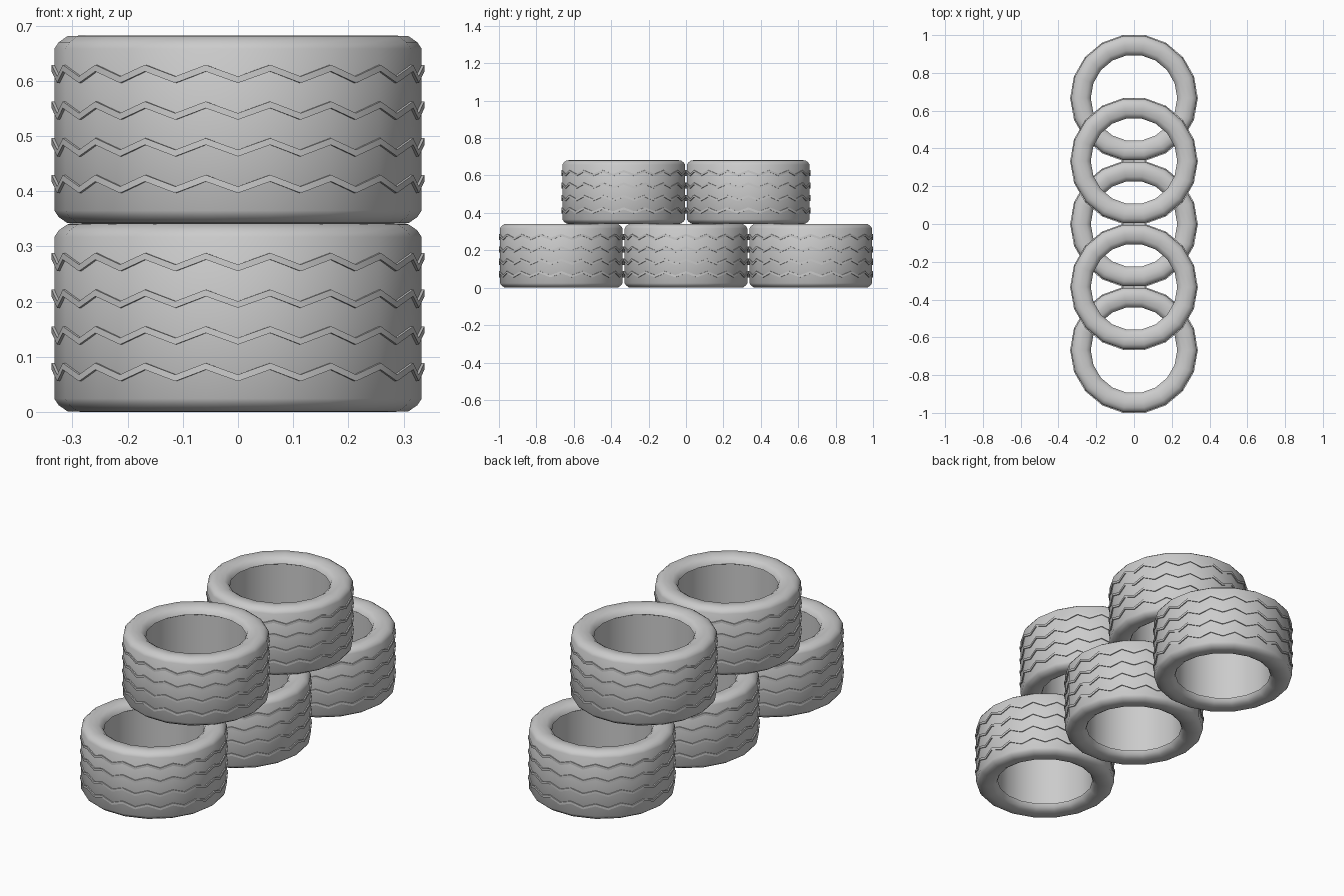
import bpy, bmesh
from math import cos, sin, radians

if "Cube" in bpy.data.objects:
    bpy.data.objects.remove(bpy.data.objects["Cube"])

SIDES = 18          # facets around each tire
H = 0.341           # tire height
R = 0.333           # outer radius


def make_mesh(name, rings, smooth_angle):
    """Skin a closed loop of rings (each a list of points) into a mesh."""
    bm = bmesh.new()
    loops = [[bm.verts.new(p) for p in ring] for ring in rings]
    for a, b in zip(loops, loops[1:] + loops[:1]):
        n = len(a)
        for i in range(n):
            j = (i + 1) % n
            bm.faces.new((a[i], a[j], b[j], b[i]))
    bmesh.ops.recalc_face_normals(bm, faces=bm.faces)
    for f in bm.faces:
        f.smooth = True
    for e in bm.edges:
        e.smooth = e.calc_face_angle(0) < radians(smooth_angle)
    mesh = bpy.data.meshes.new(name)
    bm.to_mesh(mesh)
    bm.free()
    return mesh


def ring(r, z):
    return [(r * cos(radians(360 * i / SIDES)), r * sin(radians(360 * i / SIDES)), z)
            for i in range(SIDES)]


# Tire body: lower half profile from inner wall to tread, mirrored for the top
half = [(0.236, 0.036), (0.229, 0.032), (0.236, 0.016), (0.254, 0.004),
        (0.282, 0.0), (0.309, 0.001), (0.325, 0.012), (R, 0.024)]
profile = half + [(r, H - z) for r, z in reversed(half)]
body_mesh = make_mesh("tire_body", [ring(r, z) for r, z in profile], 40)


# Zigzag tread rib: peaks sit on the facet corners, valleys on facet centres
def zigzag(offset, dz):
    pts = []
    for i in range(SIDES * 2):
        peak = i % 2 == 0
        r = (R if peak else R * cos(radians(180 / SIDES))) + offset
        a = radians(180 * i / SIDES)
        pts.append((r * cos(a), r * sin(a), (0.0105 if peak else -0.0105) + dz))
    return pts


rib_mesh = make_mesh("tread_rib", [zigzag(-0.006, -0.006), zigzag(0.005, -0.006),
                                   zigzag(0.005, 0.006), zigzag(-0.006, 0.006)], 30)


def add(name, mesh, loc, parent=None):
    ob = bpy.data.objects.new(name, mesh)
    bpy.context.collection.objects.link(ob)
    ob.location = loc
    ob.parent = parent
    return ob


# Stack: three tires below, two on top
layout = [(-0.667, 0), (0, 0), (0.667, 0), (-0.333, H), (0.333, H)]
for n, (y, z) in enumerate(layout, 1):
    tire = add(f"tire_{n}", body_mesh, (0, y, z))
    for k in range(4):
        add(f"tire_{n}_tread_{k + 1}", rib_mesh, (0, 0, 0.072 + 0.0665 * k), tire)
